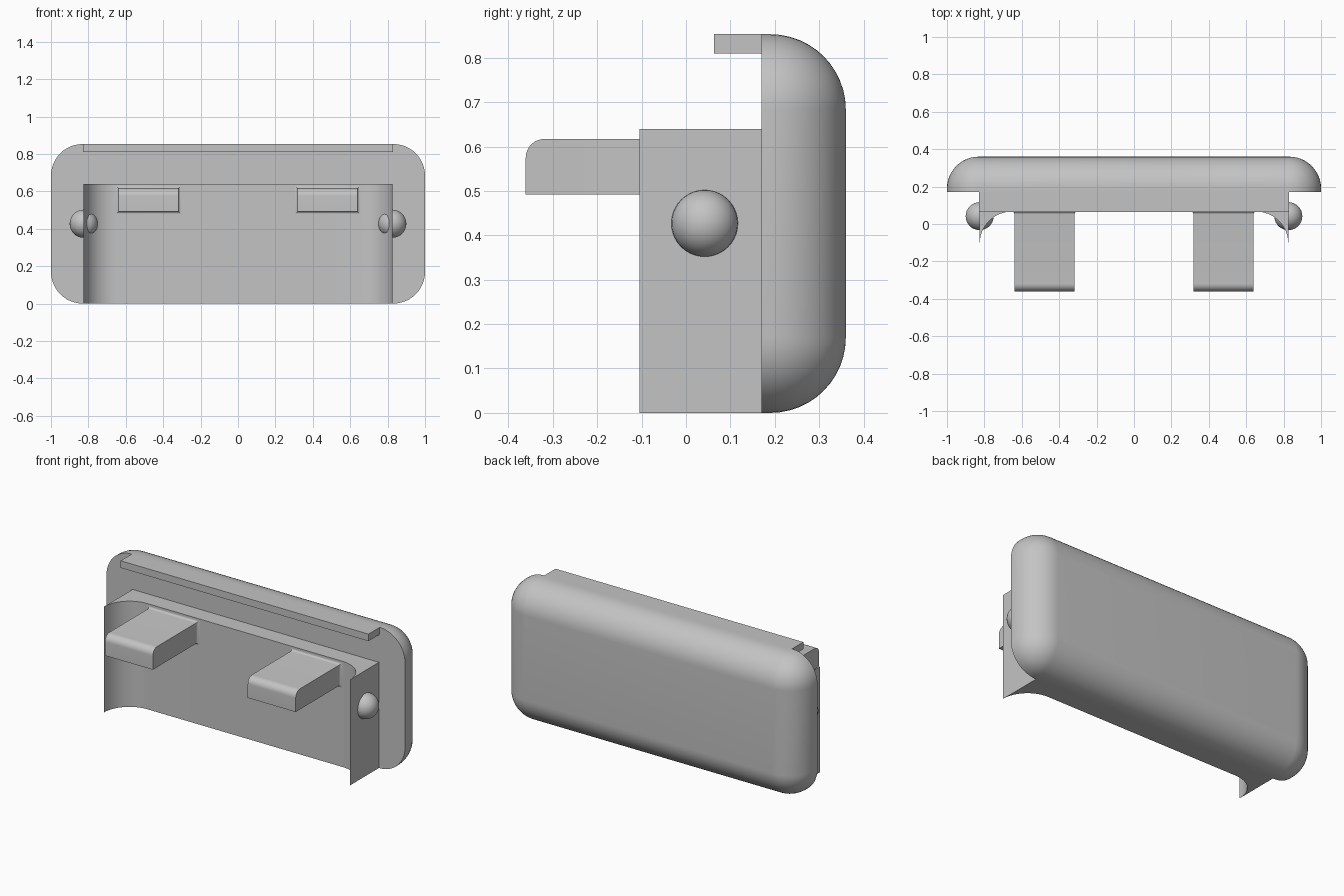
import bpy, bmesh
from math import sin, cos, pi, radians

if "Cube" in bpy.data.objects:
    bpy.data.objects.remove(bpy.data.objects["Cube"], do_unlink=True)

grey = bpy.data.materials.new("plain grey")
grey.use_nodes = True
GREY = (0.55, 0.55, 0.55, 1)
grey.diffuse_color = GREY
grey.node_tree.nodes["Principled BSDF"].inputs["Base Color"].default_value = GREY


def finish(name, bm):
    """Turn a bmesh into a named object with sharp-edged smooth shading."""
    bmesh.ops.remove_doubles(bm, verts=bm.verts, dist=1e-5)
    bmesh.ops.recalc_face_normals(bm, faces=bm.faces)
    mesh = bpy.data.meshes.new(name)
    bm.to_mesh(mesh)
    bm.free()
    mesh.materials.append(grey)
    obj = bpy.data.objects.new(name, mesh)
    bpy.context.collection.objects.link(obj)
    bpy.ops.object.select_all(action='DESELECT')
    obj.select_set(True)
    bpy.context.view_layer.objects.active = obj
    bpy.ops.object.shade_smooth_by_angle(angle=radians(30))
    return obj


def loft(name, rings):
    """Skin a closed solid through rings of equal point count."""
    bm = bmesh.new()
    loops = [[bm.verts.new(p) for p in ring] for ring in rings]
    for a, b in zip(loops, loops[1:]):
        for i in range(len(a)):
            j = (i + 1) % len(a)
            bm.faces.new((a[i], a[j], b[j], b[i]))
    bm.faces.new(loops[0])
    bm.faces.new(loops[-1])
    return finish(name, bm)


def quarter(steps):
    return [pi / 2 * i / steps for i in range(steps + 1)]


def rect(x0, x1, z0, z1, y):
    return [(x0, y, z0), (x1, y, z0), (x1, y, z1), (x0, y, z1)]


# Back shell: rounded rectangle with a fully rounded rear edge
R, HEIGHT, FRONT, REAR = 0.17, 0.853, 0.17, 0.36


def shell_ring(y, inset):
    cx, mid = 1 - R, HEIGHT / 2
    cz = mid - R
    r = R - inset
    ring = []
    for k, (sx, sz) in enumerate([(1, 1), (-1, 1), (-1, -1), (1, -1)]):
        for t in quarter(12):
            a = t + k * pi / 2
            ring.append((sx * cx + r * cos(a), y, mid + sz * cz + r * sin(a)))
    return ring


loft("back_shell", [shell_ring(FRONT, 0)] +
     [shell_ring(REAR - R + R * sin(t), R * (1 - cos(t))) for t in quarter(12)])

# Lip along the top front edge
loft("top_lip", [rect(-0.83, 0.83, 0.81, HEIGHT, y) for y in (0.063, FRONT)])

# Body: its front is flat, sweeping forward to a thin edge on each side
W, FACE, SWEEP = 0.825, 0.066, 0.171
arc = [(W - SWEEP + SWEEP * sin(t), FACE - SWEEP + SWEEP * cos(t))
       for t in quarter(16)]
outline = [(-x, y) for x, y in reversed(arc)] + arc + [(W, FRONT), (-W, FRONT)]
loft("body", [[(x, y, z) for x, y in outline] for z in (0, 0.64)])

# Tabs: small flare at the root, rounded upper front edge
FLARE, ROUND, TIP = 0.014, 0.042, -0.361


def tab(name, x0, x1):
    z0, z1 = 0.492, 0.617
    rings = []
    for t in quarter(5):
        o = FLARE * (1 - sin(t))
        y = FACE - FLARE * (1 - cos(t))
        rings.append(rect(x0 - o, x1 + o, z0 - o, z1 + o, y))
    for t in quarter(8):
        rings.append(rect(x0, x1, z0, z1 - ROUND * (1 - cos(t)),
                          TIP + ROUND * (1 - sin(t))))
    loft(name, rings)


tab("left_tab", 0.318, 0.639)
tab("right_tab", -0.639, -0.318)

# Round studs through the body sides
for name, side in (("left_stud", 1), ("right_stud", -1)):
    bm = bmesh.new()
    bmesh.ops.create_uvsphere(bm, u_segments=32, v_segments=20, radius=0.075)
    bmesh.ops.translate(bm, verts=bm.verts, vec=(side * W, 0.042, 0.427))
    finish(name, bm)
